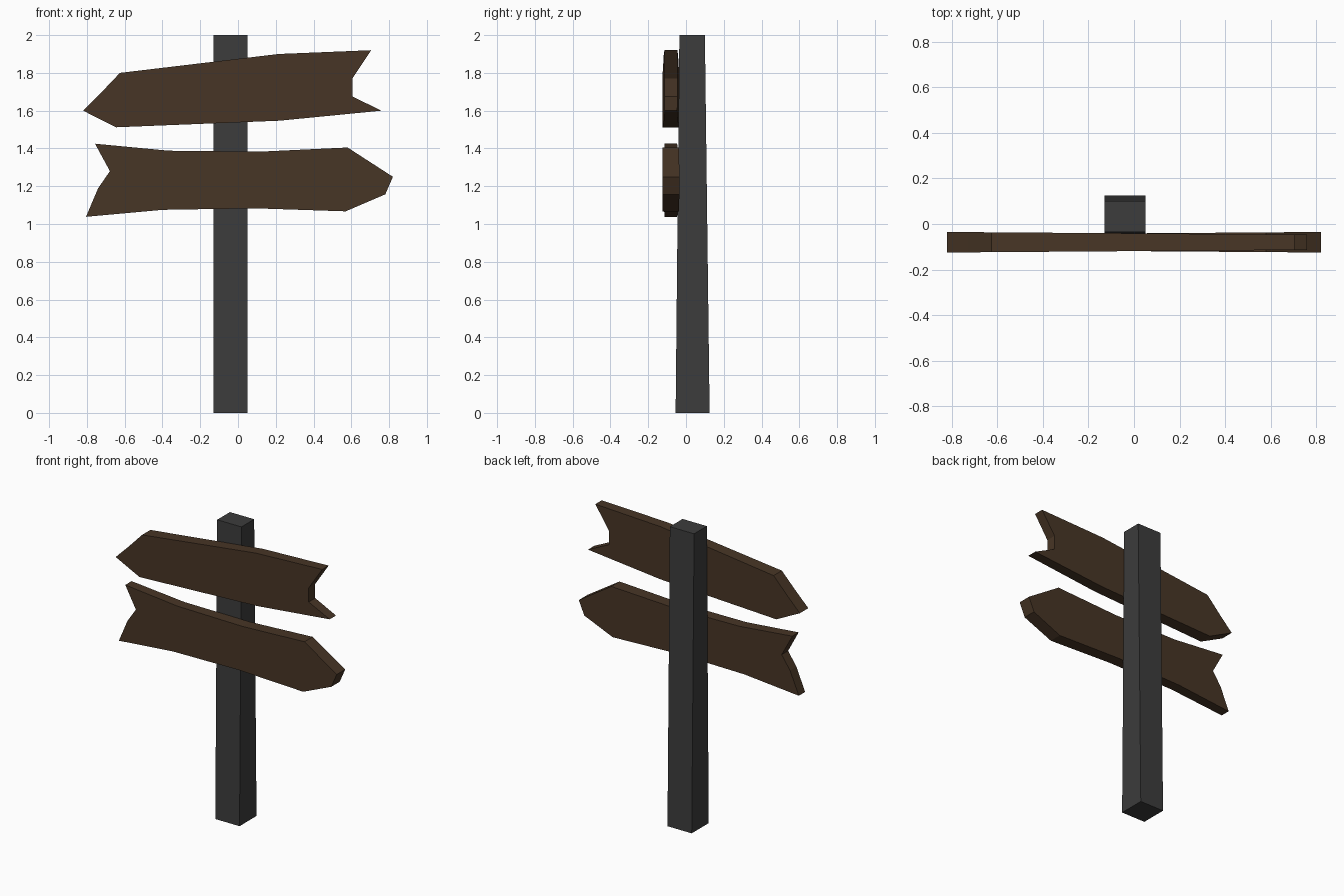
import bpy, bmesh

if "Cube" in bpy.data.objects:
    bpy.data.objects.remove(bpy.data.objects["Cube"])


def material(name, rgb):
    m = bpy.data.materials.new(name)
    m.diffuse_color = (*rgb, 1)
    m.use_nodes = True
    m.node_tree.nodes["Principled BSDF"].inputs["Base Color"].default_value = m.diffuse_color
    return m


GREY = material("dark_grey", (0.045, 0.045, 0.045))
BROWN = material("dark_brown", (0.064, 0.036, 0.019))


def prism(name, bottom, top, mat):
    """Solid joining two matching loops of points."""
    bm = bmesh.new()
    a = [bm.verts.new(p) for p in bottom]
    b = [bm.verts.new(p) for p in top]
    bm.faces.new(a)
    bm.faces.new(b)
    n = len(a)
    for i in range(n):
        j = (i + 1) % n
        bm.faces.new((a[i], a[j], b[j], b[i]))
    bmesh.ops.recalc_face_normals(bm, faces=bm.faces[:])
    me = bpy.data.meshes.new(name)
    bm.to_mesh(me)
    bm.free()
    me.materials.append(mat)
    ob = bpy.data.objects.new(name, me)
    bpy.context.collection.objects.link(ob)
    return ob


def board(name, outline, tip):
    """Arrow plank, slightly thinner towards its notched tail."""
    def side(s):
        return [(x, -0.08 + s * (0.039 + 0.006 * tip * x / 0.82), z) for x, z in outline]
    return prism(name, side(-1), side(1), BROWN)


def rect(y0, y1, z):
    return [(-0.13, y0, z), (0.05, y0, z), (0.05, y1, z), (-0.13, y1, z)]


# Post, tapering front to back only
prism("post", rect(-0.055, 0.125, 0), rect(-0.035, 0.10, 2), GREY)

# Upper plank points left
board("upper_arrow_board", [
    (-0.82, 1.60), (-0.725, 1.695), (-0.625, 1.80), (0.215, 1.90), (0.705, 1.92),
    (0.605, 1.77), (0.605, 1.675), (0.76, 1.60), (0.22, 1.547), (-0.645, 1.512)], -1)

# Lower plank points right
board("lower_arrow_board", [
    (-0.757, 1.425), (-0.367, 1.388), (0.115, 1.383), (0.58, 1.405), (0.82, 1.25),
    (0.78, 1.157), (0.57, 1.067), (0.09, 1.083), (-0.40, 1.075), (-0.805, 1.038),
    (-0.74, 1.19), (-0.678, 1.28)], 1)
